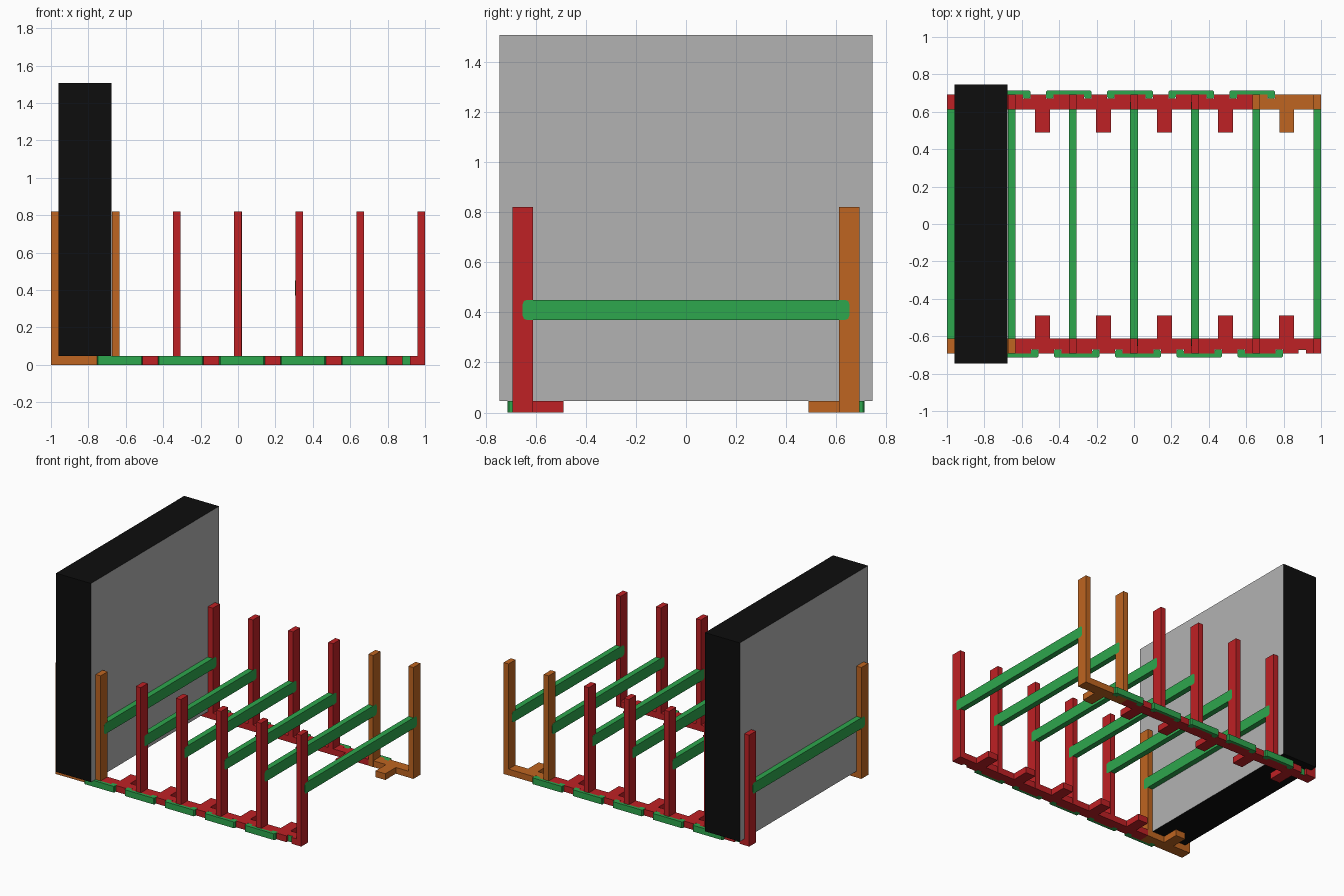
import bpy, bmesh

if "Cube" in bpy.data.objects:
    bpy.data.objects.remove(bpy.data.objects["Cube"])


def material(name, color):
    m = bpy.data.materials.new(name)
    m.diffuse_color = (*color, 1)
    m.use_nodes = True
    m.node_tree.nodes["Principled BSDF"].inputs["Base Color"].default_value = m.diffuse_color
    return m


RED = material("red", (0.52, 0.015, 0.018))
ORANGE = material("orange", (0.52, 0.13, 0.015))
GREEN = material("green", (0.027, 0.385, 0.075))
BLACK = material("black", (0.004, 0.004, 0.004))
GRAY = material("gray", (0.45, 0.45, 0.45))

PITCH = 0.3266                                    # distance between posts
POST_X = [-0.98 + PITCH * i for i in range(7)]
UNIT_X = [-0.8167 + PITCH * i for i in range(6)]  # centres between posts
OUT, IN, TAB = -0.692, -0.612, -0.49              # rail outer, inner, tab end
NOTCH = -0.672                                    # notch floor
HEIGHT = 0.046
JOINT = -0.636                                    # where the colour changes


def add_object(name, bm, mats):
    bmesh.ops.recalc_face_normals(bm, faces=bm.faces)
    me = bpy.data.meshes.new(name)
    bm.to_mesh(me)
    bm.free()
    for m in mats:
        me.materials.append(m)
    ob = bpy.data.objects.new(name, me)
    bpy.context.collection.objects.link(ob)
    return ob


def prism(name, outline, z0, z1, mat, s=1):
    """Extrude an outline in plan; s = -1 turns it half way round."""
    bm = bmesh.new()
    face = bm.faces.new([bm.verts.new((x * s, y * s, z0)) for x, y in outline])
    ext = bmesh.ops.extrude_face_region(bm, geom=[face])
    verts = [v for v in ext["geom"] if isinstance(v, bmesh.types.BMVert)]
    bmesh.ops.translate(bm, verts=verts, vec=(0, 0, z1 - z0))
    return add_object(name, bm, [mat])


def rect(x0, x1, y0, y1):
    return [(x0, y0), (x1, y0), (x1, y1), (x0, y1)]


def rail_outline(x0, x1, notches, tabs):
    pts = [(x0, OUT)]
    for a in notches:
        pts += [(a, OUT), (a, NOTCH), (a + 0.04, NOTCH), (a + 0.04, OUT)]
    pts += [(x1, OUT), (x1, IN)]
    for c in reversed(tabs):
        pts += [(c + 0.04, IN), (c + 0.04, TAB), (c - 0.04, TAB), (c - 0.04, IN)]
    return pts + [(x0, IN)]


# The two sides are the same, turned half way round
for side, s in (("front", 1), ("back", -1)):
    # Base rails with inward tabs and notches for the clips
    prism(side + "_end_rail", rail_outline(-1, JOINT, [UNIT_X[0] + 0.063], UNIT_X[:1]),
          0, HEIGHT, ORANGE, s)
    notches = [c + d for c in UNIT_X[1:] for d in (-0.06, 0.063)]
    prism(side + "_rail", rail_outline(JOINT, 1, notches, UNIT_X[1:]),
          0, HEIGHT, RED, s)
    # Green floor of the empty last notch
    a = notches[-1]
    prism(side + "_notch_plate", rect(a, a + 0.04, NOTCH - 0.002, NOTCH + 0.001),
          0, HEIGHT, GREEN, s)

    # Uprights
    for i, x in enumerate(POST_X):
        prism(f"{side}_post_{i}", rect(x - 0.02, x + 0.02, OUT - 0.001, IN + 0.001),
              0, 0.82, ORANGE if i < 2 else RED, s)

    # Clips with a prong in a notch at each end
    for i in range(5):
        a, b = UNIT_X[i] + 0.063, UNIT_X[i + 1] - 0.02
        o, c = -0.713, 0.006
        prism(f"{side}_clip_{i}",
              [(a + c, o), (b - c, o), (b, o + c), (b, NOTCH - c), (b - c, NOTCH),
               (b - 0.04 + c, NOTCH), (b - 0.04, NOTCH - c), (b - 0.04, OUT),
               (a + 0.04, OUT), (a + 0.04, NOTCH - c), (a + 0.04 - c, NOTCH),
               (a + c, NOTCH), (a, NOTCH - c), (a, o + c)],
              0, HEIGHT, GREEN, s)

# Crossbars with eased ends
for i, x in enumerate(POST_X):
    bar = prism(f"crossbar_{i}", rect(x - 0.0205, x + 0.0205, -0.652, 0.652),
                0.37, 0.45, GREEN)
    bm = bmesh.new()
    bm.from_mesh(bar.data)
    ends = [e for e in bm.edges
            if abs(e.verts[0].co.x - e.verts[1].co.x) > 0.03]
    bmesh.ops.bevel(bm, geom=ends, offset=0.016, segments=2, profile=0.5,
                    affect='EDGES')
    bm.to_mesh(bar.data)
    bm.free()

# Upright slab: black edges, gray broad faces
slab = prism("slab", rect(-0.96, -0.676, -0.745, 0.745), HEIGHT, 1.508, BLACK)
slab.data.materials.append(GRAY)
for p in slab.data.polygons:
    p.material_index = 1 if abs(p.normal.x) > 0.5 else 0
